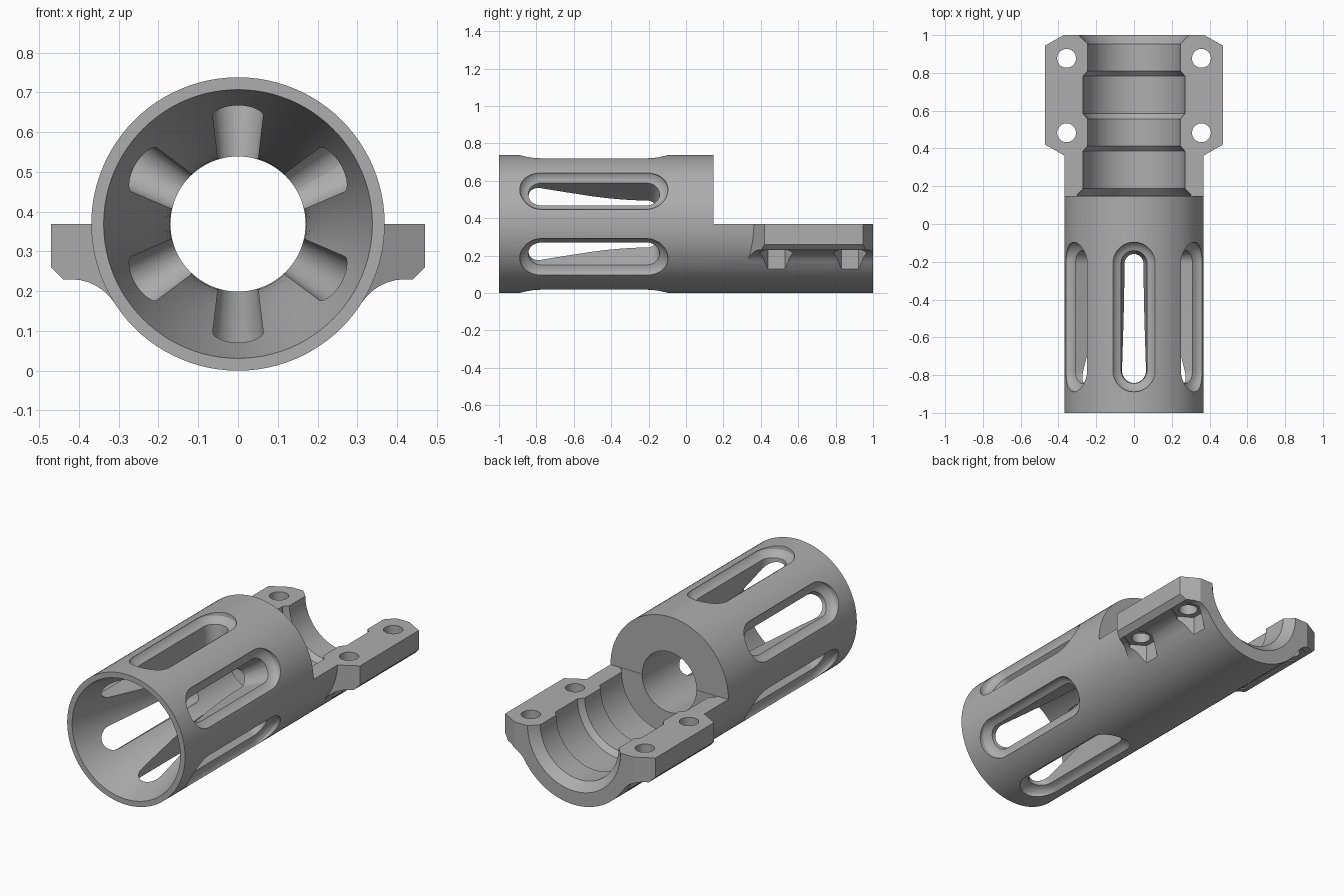
import bpy, bmesh
from math import sin, cos, pi, radians
from mathutils import Vector, Matrix

cube = bpy.data.objects.get("Cube")
if cube:
    bpy.data.objects.remove(cube, do_unlink=True)

R = 0.369            # outer radius, also the height of the axis
SEG = 96
STEP = 0.148         # where the full tube becomes a half shell

grey = bpy.data.materials.new("plain_grey")
grey.use_nodes = True
grey.diffuse_color = (0.42, 0.42, 0.42, 1)
grey.node_tree.nodes["Principled BSDF"].inputs["Base Color"].default_value = grey.diffuse_color


def loft(name, rings):
    """Closed solid through rings of equal point count."""
    bm = bmesh.new()
    rows = [[bm.verts.new(p) for p in ring] for ring in rings]
    n = len(rows[0])
    for a, b in zip(rows, rows[1:]):
        for i in range(n):
            j = (i + 1) % n
            bm.faces.new((a[i], a[j], b[j], b[i]))
    bm.faces.new(rows[0])
    bm.faces.new(rows[-1])
    bmesh.ops.recalc_face_normals(bm, faces=bm.faces)
    mesh = bpy.data.meshes.new(name)
    bm.to_mesh(mesh)
    bm.free()
    mesh.materials.append(grey)
    obj = bpy.data.objects.new(name, mesh)
    bpy.context.collection.objects.link(obj)
    return obj


def lathe(name, profile):
    """Turn (y, radius) points about the long axis."""
    angles = [2 * pi * i / SEG for i in range(SEG)]
    return loft(name, [[(r * cos(a), y, R + r * sin(a)) for a in angles] for y, r in profile])


def post(name, x, y, radius, z0, z1, sides):
    """Upright prism; a six-sided one has flats facing x."""
    turns = [2 * pi * (i + 0.5) / sides for i in range(sides)]
    return loft(name, [[(x + radius * cos(a), y + radius * sin(a), z) for a in turns] for z in (z0, z1)])


def box(name, lo, hi):
    (x0, y0, z0), (x1, y1, z1) = lo, hi
    return loft(name, [[(x0, y0, z), (x1, y0, z), (x1, y1, z), (x0, y1, z)] for z in (z0, z1)])


def combine(obj, other, operation):
    bpy.context.view_layer.objects.active = obj
    mod = obj.modifiers.new(operation.lower(), "BOOLEAN")
    mod.operation = operation
    mod.solver = "EXACT"
    mod.object = other
    bpy.ops.object.modifier_apply(modifier=mod.name)
    bpy.data.objects.remove(other, do_unlink=True)


# Outer tube
body = lathe("slotted_tube_body", [(-1, R), (1.05, R)])

# Clamp flanges with filleted undersides and slanted ends
fillet = [(0.42 + 0.13 * cos(radians(t)), 0.10 + 0.13 * sin(radians(t)))
          for t in (90, 100, 110, 120, 130, 139, 147.4)]
section = [(0.2, 0.42), (0.47, 0.42), (0.47, 0.26), (0.44, 0.23)] + fillet + [(0.2, 0.25)]
plan = [(0.15, 0.24), (0.25, 0.295), (0.47, 0.42), (0.47, 0.945), (0.283, 1.05), (0.15, 1.05)]
for s in (-1, 1):
    flange = loft("clamp_flange", [[(s * x, y, z) for x, z in section] for y in (0.2, 1.1)])
    outline = loft("flange_outline", [[(s * x, y, z) for x, y in plan] for z in (0, 0.5)])
    combine(flange, outline, "INTERSECT")
    combine(body, flange, "UNION")

# Open upper half and square rear end
combine(body, box("upper_cut", (-1, STEP, R), (1, 1.3, 1)), "DIFFERENCE")
combine(body, box("rear_cut", (-1, 1, -1), (1, 1.3, 1)), "DIFFERENCE")

# Flared front bore, then the stepped rear seat
bore = [(-1.04, 0.348), (-1, 0.338), (-0.84, 0.298), (-0.66, 0.249), (-0.5, 0.208),
        (-0.42, 0.192), (-0.34, 0.18), (-0.26, 0.173), (-0.18, 0.17), (STEP + 0.002, 0.17),
        (STEP + 0.002, 0.305), (0.188, 0.27), (0.386, 0.27), (0.413, 0.245), (0.555, 0.245),
        (0.585, 0.27), (0.783, 0.27), (0.81, 0.245), (0.952, 0.245), (1.04, 0.33)]
combine(body, lathe("bore_cutter", bore), "DIFFERENCE")

# Six drafted slots with a hollowed outer rim
slot_walls = [(0.1, 0.043), (0.318, 0.069), (0.324, 0.086), (0.334, 0.102), (0.348, 0.112), (0.42, 0.118)]
caps = [pi * i / 16 for i in range(17)]
for k in range(6):
    spin = Matrix.Rotation(k * pi / 3, 3, "Y")
    rings = []
    for r, w in slot_walls:
        ring = [(w * cos(a), -0.21 + w * sin(a), r) for a in caps]
        ring += [(-w * cos(a), -0.775 - w * sin(a), r) for a in caps]
        rings.append([spin @ Vector(p) + Vector((0, 0, R)) for p in ring])
    combine(body, loft("slot_cutter", rings), "DIFFERENCE")

# Bolt holes and hexagonal nut pockets
for x in (-0.357, 0.357):
    for y in (0.483, 0.877):
        combine(body, post("bolt_hole", x, y, 0.05, 0.1, 0.5, 32), "DIFFERENCE")
        combine(body, post("nut_pocket", x, y, 0.09, -0.1, 0.234, 6), "DIFFERENCE")

# Smooth round walls, sharp edges kept
bpy.ops.object.select_all(action="DESELECT")
body.select_set(True)
bpy.context.view_layer.objects.active = body
bpy.ops.object.shade_smooth_by_angle(angle=radians(25))
